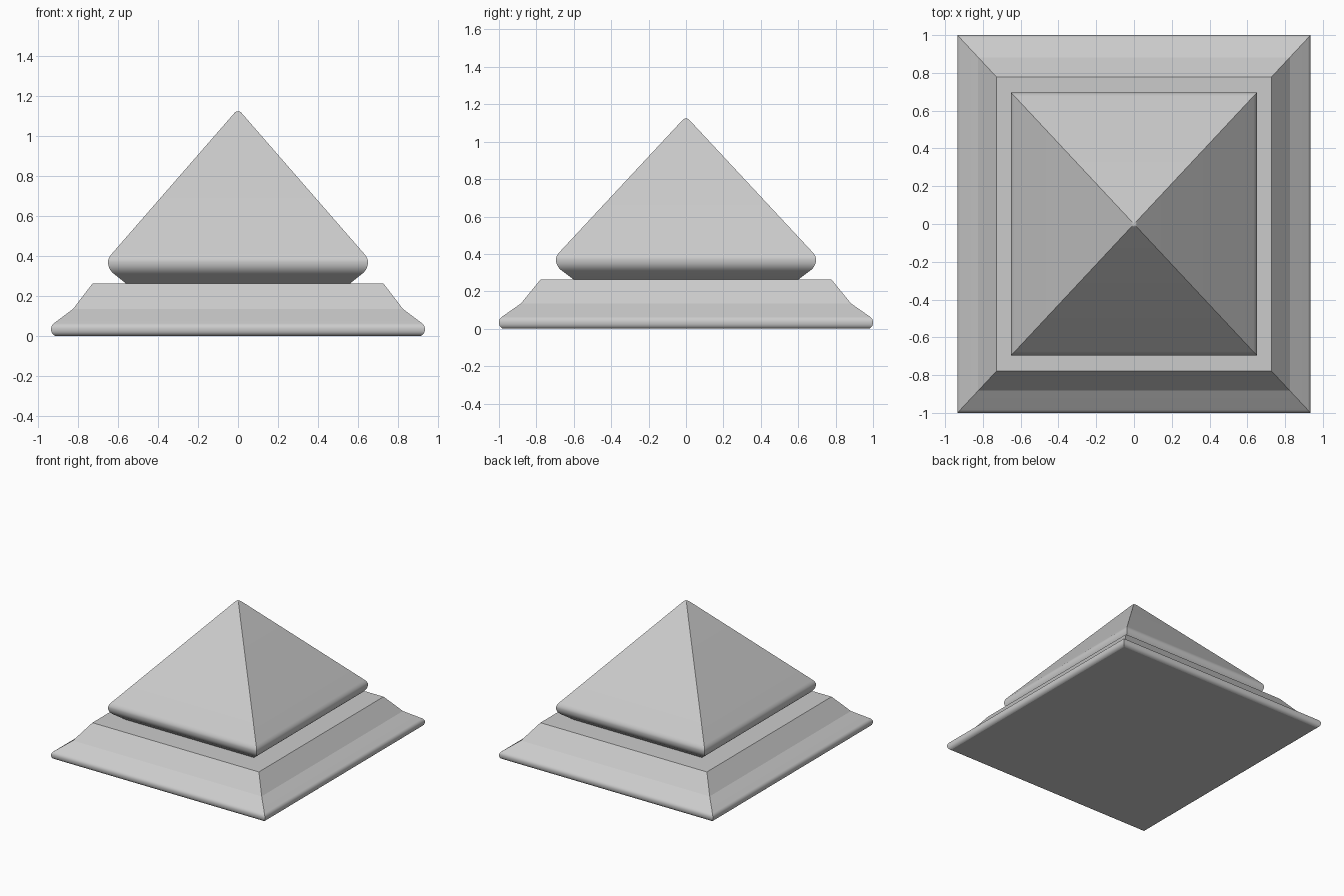
import bpy, bmesh, math

if "Cube" in bpy.data.objects:
    bpy.data.objects.remove(bpy.data.objects["Cube"])

RATIO = 1 / 0.935  # depth / width of every rectangular section


def bezier(a, c, b, n=12):
    """Points of a quadratic curve from a to b with control point c."""
    return [tuple((1 - t) ** 2 * p + 2 * t * (1 - t) * q + t * t * r
                  for p, q, r in zip(a, c, b))
            for t in (i / n for i in range(n + 1))]


def mitred_block(name, profile):
    """Sweep a (half width, z) profile around a rectangle, capped at both ends."""
    bm = bmesh.new()
    rings = [[bm.verts.new((sx * x, sy * x * RATIO, z))
              for sx, sy in ((-1, -1), (1, -1), (1, 1), (-1, 1))]
             for x, z in profile]
    for low, high in zip(rings, rings[1:]):
        for i in range(4):
            j = (i + 1) % 4
            bm.faces.new((low[i], low[j], high[j], high[i]))
    bm.faces.new(rings[0][::-1])
    bm.faces.new(rings[-1])
    bm.normal_update()
    mesh = bpy.data.meshes.new(name)
    bm.to_mesh(mesh)
    bm.free()
    obj = bpy.data.objects.new(name, mesh)
    bpy.context.collection.objects.link(obj)
    bpy.ops.object.select_all(action='DESELECT')
    obj.select_set(True)
    bpy.context.view_layer.objects.active = obj
    bpy.ops.object.shade_smooth_by_angle(angle=math.radians(10))
    return obj


# Stepped base: rounded lip, then two slopes up to a flat top
mitred_block("base_plinth",
             bezier((0.913, 0.0), (0.935, 0.008), (0.935, 0.035))
             + bezier((0.935, 0.035), (0.935, 0.053), (0.92, 0.064))[1:]
             + [(0.825, 0.135), (0.728, 0.262)])

# Pyramid cap: undercut foot, rounded bulge, straight sides, blunt tip
mitred_block("pyramid_cap",
             [(0.56, 0.262)]
             + bezier((0.62, 0.31), (0.65, 0.334), (0.65, 0.37))
             + bezier((0.65, 0.37), (0.65, 0.389), (0.632, 0.41))[1:]
             + bezier((0.018, 1.115), (0.012, 1.122), (0.008, 1.123), 4))
